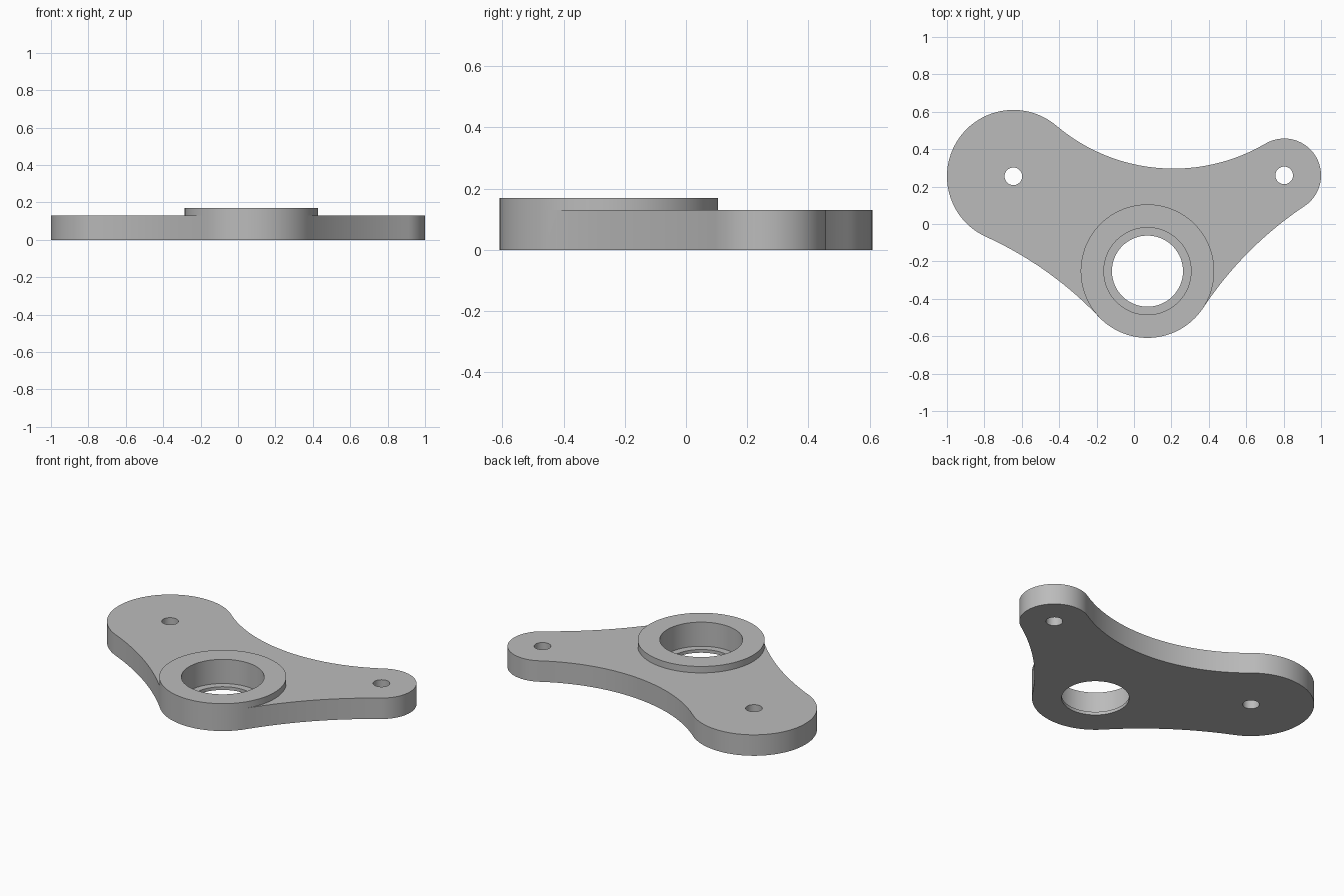
import bpy, bmesh
from math import atan2, cos, sin, pi, ceil, sqrt
from mathutils import Vector

if "Cube" in bpy.data.objects:
    bpy.data.objects.remove(bpy.data.objects["Cube"], do_unlink=True)

# Main dimensions: lobes are (centre, radius)
wide_lobe = (Vector((-0.645, 0.255)), 0.355)
boss_lobe = (Vector((0.072, -0.252)), 0.357)
small_lobe = (Vector((0.803, 0.26)), 0.197)
PLATE, BOSS, LEDGE = 0.13, 0.17, 0.02
BORE, THROUGH, BOLT = 0.233, 0.19, 0.047
STEP = pi / 48


def arc(centre, radius, start, end):
    """Points along an arc, both ends included."""
    n = max(2, ceil(abs(end - start) / STEP))
    return [centre + radius * Vector((cos(a), sin(a)))
            for a in (start + (end - start) * i / n for i in range(n + 1))]


def circle(centre, radius):
    return arc(centre, radius, 0, 2 * pi)[:-1]


def angle(v):
    return atan2(v.y, v.x)


def waist(p, q, radius):
    """Centre of the hollow arc tangent to two lobes, on the right of p to q."""
    (a, ra), (b, rb) = p, q
    d = (b - a).length
    u = (b - a) / d
    along = ((radius + ra) ** 2 - (radius + rb) ** 2 + d * d) / (2 * d)
    return a + u * along + Vector((u.y, -u.x)) * sqrt((radius + ra) ** 2 - along ** 2)


# Outline: lobes joined by tangent hollow arcs, counterclockwise
lobes = [wide_lobe, boss_lobe, small_lobe]
radii = [1.94, 1.94, 0.97]
waists = [waist(lobes[i], lobes[(i + 1) % 3], radii[i]) for i in range(3)]
outline, plate_top = [], []
for i, (centre, r) in enumerate(lobes):
    start, end = angle(waists[i - 1] - centre), angle(waists[i] - centre)
    end += 2 * pi if end < start else 0
    lobe_arc = arc(centre, r, start, end)
    outline += lobe_arc[:-1]
    if i == 1:
        # the raised boss cuts a rounded bite from the plate's top face
        inner_arc = arc(centre, r, start, end - 2 * pi)
        plate_top += inner_arc[:-1]
        boss_rim = lobe_arc[:-1] + inner_arc[:0:-1]
    else:
        plate_top += lobe_arc[:-1]
    nxt = lobes[(i + 1) % 3][0]
    w = waists[i]
    s, e = angle(centre - w), angle(nxt - w)
    if e > s:
        e -= 2 * pi
    hollow = arc(w, radii[i], s, e)
    # a finer step, since these arcs have a large radius
    n = 24
    hollow = arc(w, radii[i], s, s)[:1] + [
        w + radii[i] * Vector((cos(s + (e - s) * k / n), sin(s + (e - s) * k / n)))
        for k in range(1, n)]
    outline += hollow
    plate_top += hollow

bm = bmesh.new()


def ring(points, z):
    return [bm.verts.new((p.x, p.y, z)) for p in points]


def bridge(lower, upper):
    n = len(lower)
    for i in range(n):
        j = (i + 1) % n
        bm.faces.new((lower[i], lower[j], upper[j], upper[i]))


def wall(points, z0, z1):
    bridge(ring(points, z0), ring(points, z1))


def flat(loops, z):
    """Flat face bounded by the first loop, with the others as holes."""
    edges = []
    for points in loops:
        vs = ring(points, z)
        edges += [bm.edges.new((vs[i - 1], vs[i])) for i in range(len(vs))]
    bmesh.ops.triangle_fill(bm, edges=edges, use_beauty=True, use_dissolve=False,
                            normal=(0, 0, 1))


bolts = [circle(wide_lobe[0], BOLT), circle(small_lobe[0], BOLT)]
bore = circle(boss_lobe[0], BORE)
through = circle(boss_lobe[0], THROUGH)

# Plate
flat([outline, through] + bolts, 0)
flat([plate_top] + bolts, PLATE)
wall(outline, 0, PLATE)
for bolt in bolts:
    wall(bolt, 0, PLATE)

# Raised boss with a stepped bore
wall(boss_rim, PLATE, BOSS)
flat([boss_rim, bore], BOSS)
wall(bore, LEDGE, BOSS)
bridge(ring(through, LEDGE), ring(bore, LEDGE))
wall(through, 0, LEDGE)

bmesh.ops.remove_doubles(bm, verts=bm.verts, dist=0.0001)
bmesh.ops.recalc_face_normals(bm, faces=bm.faces)
mesh = bpy.data.meshes.new("bracket_plate")
bm.to_mesh(mesh)
bm.free()

# Grey metal
grey = bpy.data.materials.new("grey_metal")
grey.use_nodes = True
colour = (0.5, 0.5, 0.5, 1)
grey.diffuse_color = colour
grey.node_tree.nodes["Principled BSDF"].inputs["Base Color"].default_value = colour
mesh.materials.append(grey)

bracket = bpy.data.objects.new("bracket_plate", mesh)
bpy.context.collection.objects.link(bracket)
bpy.ops.object.select_all(action="DESELECT")
bracket.select_set(True)
bpy.context.view_layer.objects.active = bracket
bpy.ops.object.shade_smooth_by_angle()
